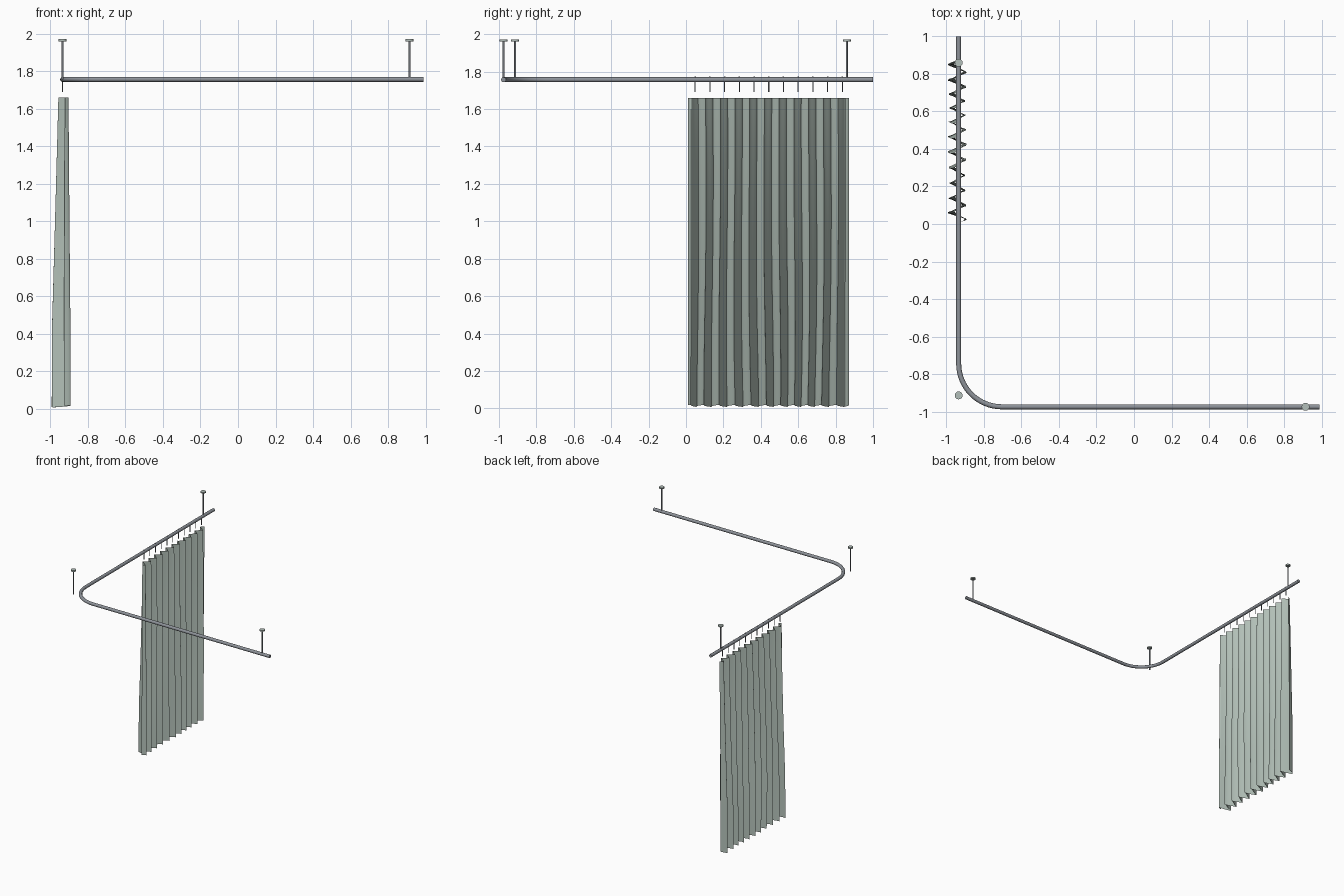
import bpy, bmesh, math
from math import sin, cos, pi
from mathutils import Vector

if "Cube" in bpy.data.objects:
    bpy.data.objects.remove(bpy.data.objects["Cube"])


def material(name, rgb):
    m = bpy.data.materials.new(name)
    m.diffuse_color = (*rgb, 1)
    m.use_nodes = True
    m.node_tree.nodes["Principled BSDF"].inputs["Base Color"].default_value = m.diffuse_color
    return m


STEEL = material("grey steel", (0.27, 0.29, 0.32))
CAP = material("pale cap", (0.45, 0.52, 0.49))
CLOTH = material("sage cloth", (0.45, 0.53, 0.48))
RX, RY, RZ = -0.935, -0.975, 1.757     # rail lines and height


def finish(bm, name, mat):
    me = bpy.data.meshes.new(name)
    bmesh.ops.recalc_face_normals(bm, faces=bm.faces)
    bm.to_mesh(me)
    bm.free()
    me.materials.append(mat)
    ob = bpy.data.objects.new(name, me)
    bpy.context.collection.objects.link(ob)
    bpy.ops.object.select_all(action='DESELECT')
    bpy.context.view_layer.objects.active = ob
    ob.select_set(True)
    bpy.ops.object.shade_smooth_by_angle(angle=math.radians(40))
    return ob


def rod(name, x, y, z0, z1, r, mat, sides=16):
    bm = bmesh.new()
    bmesh.ops.create_cone(bm, cap_ends=True, segments=sides, radius1=r, radius2=r, depth=z1 - z0)
    bmesh.ops.translate(bm, verts=bm.verts, vec=(x, y, (z0 + z1) / 2))
    return finish(bm, name, mat)


# L-shaped rail: round tube swept along two straights and a corner arc
R, n, tube = 0.23, 16, 0.0135
path = [(Vector((RX, 1.0, RZ)), Vector((1, 0, 0)))]
for i in range(n + 1):
    a = pi + pi / 2 * i / n
    side = Vector((-cos(a), -sin(a), 0))
    path.append((Vector((RX + R, RY + R, RZ)) - side * R, side))
path.append((Vector((0.99, RY, RZ)), Vector((0, 1, 0))))
bm = bmesh.new()
rings = []
for p, side in path:
    rings.append([bm.verts.new(p + tube * (side * cos(2 * pi * k / 16) + Vector((0, 0, sin(2 * pi * k / 16)))))
                  for k in range(16)])
for a, b in zip(rings, rings[1:]):
    for k in range(16):
        j = (k + 1) % 16
        bm.faces.new((a[k], a[j], b[j], b[k]))
bm.faces.new(rings[0])
bm.faces.new(rings[-1])
finish(bm, "curtain_rail", STEEL)

# Ceiling hangers: thin rod with a round mounting plate
for i, (x, y) in enumerate([(RX, 0.86), (RX, -0.914), (0.915, RY)]):
    rod(f"hanger_rod_{i}", x, y, RZ, 1.962, 0.0055, STEEL)
    rod(f"ceiling_plate_{i}", x, y, 1.96, 1.971, 0.021, CAP, 24)

# Curtain hooks: a pin below the rail with a small ring round the tube
PITCH = 0.0787
for i in range(11):
    y = 0.049 + i * PITCH
    rod(f"hook_pin_{i}", RX, y, 1.69, RZ, 0.0028, STEEL, 8)
    rod(f"hook_stud_{i}", RX, y, RZ, RZ + 0.016, 0.004, STEEL, 8)

# Pleated curtain: a sheet whose folds drift and widen towards the hem
Y0, Y1, TOP, COLS, ROWS = 0.01, 0.872, 1.66, 264, 28
bm = bmesh.new()
grid = []
for r in range(ROWS + 1):
    t = r / ROWS                       # 0 at the top, 1 at the hem
    row = []
    for c in range(COLS + 1):
        u = c / COLS
        s = Y0 + u * (Y1 - Y0)
        ph = 2 * pi * (s - 0.026) / PITCH
        vary = 1 + 0.1 * t * sin(5 * s * pi + 1)
        wide = min(1, t / 0.75)
        amp = (0.027 + 0.019 * wide) * vary
        x = -0.931 - 0.012 * wide + amp * cos(ph)
        fade = min(1, 12 * u, 12 * (1 - u))
        y = s + fade * (0.010 * t * sin(4 * t + 9 * s) - 0.006 * sin(2 * ph))
        z = TOP * (1 - t) + t * (0.013 + 0.005 * cos(ph + 0.6))
        row.append(bm.verts.new((x, y, z)))
    grid.append(row)
for a, b in zip(grid, grid[1:]):
    for c in range(COLS):
        bm.faces.new((a[c], a[c + 1], b[c + 1], b[c]))
finish(bm, "curtain", CLOTH)
